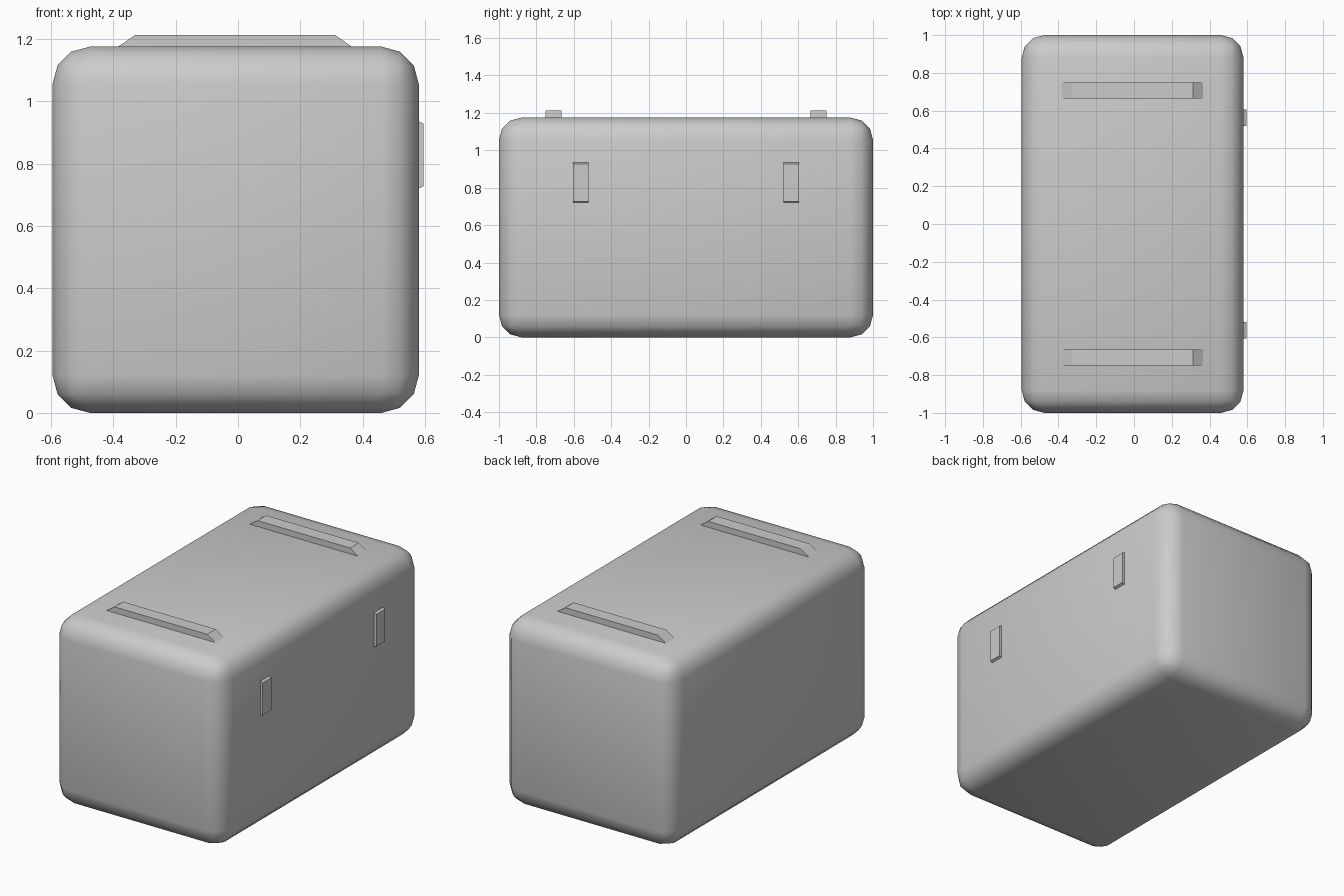
import bpy, bmesh
from mathutils import Vector

if "Cube" in bpy.data.objects:
    bpy.data.objects.remove(bpy.data.objects["Cube"])

LEFT, RIGHT, HEIGHT = -0.595, 0.58, 1.175


def prism(name, profile, y0, y1):
    """Extrude an (x, z) profile along y."""
    bm = bmesh.new()
    face = bm.faces.new([bm.verts.new((x, y0, z)) for x, z in profile])
    ext = bmesh.ops.extrude_face_region(bm, geom=[face])
    verts = [v for v in ext["geom"] if isinstance(v, bmesh.types.BMVert)]
    bmesh.ops.translate(bm, verts=verts, vec=Vector((0, y1 - y0, 0)))
    bmesh.ops.recalc_face_normals(bm, faces=bm.faces[:])
    mesh = bpy.data.meshes.new(name)
    bm.to_mesh(mesh)
    bm.free()
    obj = bpy.data.objects.new(name, mesh)
    bpy.context.collection.objects.link(obj)
    return obj


# Rounded case body
body = prism("case_body", [(LEFT, 0), (RIGHT, 0), (RIGHT, HEIGHT), (LEFT, HEIGHT)], -1, 1)
bevel = body.modifiers.new("rounded_edges", "BEVEL")
bevel.width = 0.12
bevel.segments = 3
for poly in body.data.polygons:
    poly.use_smooth = True

# Sloped-end strips on top, and shallow tabs on the right side
strip = [(-0.385, HEIGHT), (0.365, HEIGHT), (0.312, 1.212), (-0.33, 1.212)]
tab = [(RIGHT, 0.72), (0.595, 0.727), (0.595, 0.928), (RIGHT, 0.935)]
for label, side in (("front", -1), ("back", 1)):
    prism(f"{label}_top_strip", strip, side * 0.665, side * 0.75)
    prism(f"{label}_side_tab", tab, side * 0.52, side * 0.605)
